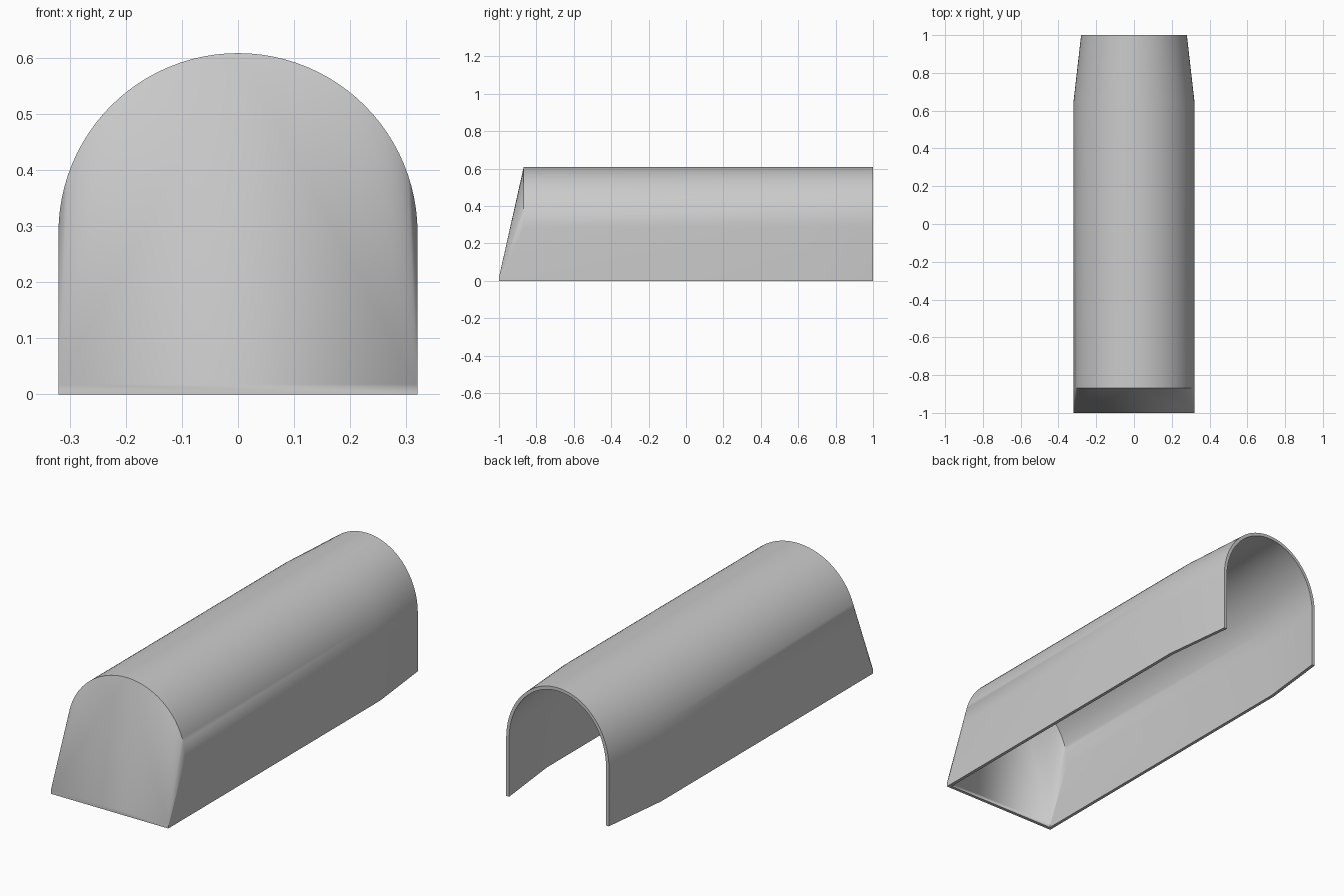
import bpy, bmesh
from math import sin, cos, pi, radians

cube = bpy.data.objects.get("Cube")
if cube:
    bpy.data.objects.remove(cube, do_unlink=True)

SEG = 48            # arch segments
WALL = 0.016        # shell thickness
SPRING = 0.288      # height where the arch begins
HALF_W, REAR_W, RISE = 0.32, 0.28, 0.32

grey = bpy.data.materials.new("plain grey")
grey.use_nodes = True
colour = (0.6, 0.6, 0.6, 1)
grey.diffuse_color = colour
grey.node_tree.nodes["Principled BSDF"].inputs["Base Color"].default_value = colour


def arch(bm, y, half, rise):
    """Legs on the ground joined by a half ellipse, from +x over to -x."""
    pts = [(half, 0)]
    pts += [(half * cos(pi * i / SEG), SPRING + rise * sin(pi * i / SEG)) for i in range(SEG + 1)]
    pts.append((-half, 0))
    return [bm.verts.new((x, y, z)) for x, z in pts]


def skin(bm, t):
    """One surface of the shell, moved inward by t."""
    w, rise = HALF_W - t, RISE - t
    rings = [arch(bm, -0.868 + 0.8 * t, w, rise),
             arch(bm, 0.65, w, rise),
             arch(bm, 1.0, REAR_W - t, rise)]
    # tunnel body with tapered rear
    for a, b in zip(rings, rings[1:]):
        for i in range(len(a) - 1):
            bm.faces.new((a[i], a[i + 1], b[i + 1], b[i]))
    # sloped front: low lip, flat middle triangle, fans at the corners
    front, yf = rings[0], -1 + t
    foot = [bm.verts.new((s * w, yf, 0)) for s in (1, -1)]
    lip = [bm.verts.new((s * w, yf, 0.018)) for s in (1, -1)]
    bm.faces.new((foot[0], foot[1], lip[1], lip[0]))
    mid = 1 + SEG // 2
    bm.faces.new((lip[0], lip[1], front[mid]))
    for i in range(1, SEG + 1):
        bm.faces.new((lip[0 if i < mid else 1], front[i + 1], front[i]))
    # side cheeks
    bm.faces.new((foot[0], lip[0], front[1], front[0]))
    bm.faces.new((foot[1], lip[1], front[-2], front[-1]))
    return [v for r in rings for v in r] + foot + lip


bm = bmesh.new()
outer = skin(bm, 0)
inner = skin(bm, WALL)
pair = dict(zip(outer, inner))

# rim closing the open rear and underside
for e in [e for e in bm.edges if e.is_boundary and e.verts[0] in pair]:
    a, b = e.verts
    bm.faces.new((a, b, pair[b], pair[a]))
bmesh.ops.recalc_face_normals(bm, faces=bm.faces[:])

mesh = bpy.data.meshes.new("tunnel_cover")
bm.to_mesh(mesh)
bm.free()
mesh.materials.append(grey)
cover = bpy.data.objects.new("tunnel_cover", mesh)
bpy.context.collection.objects.link(cover)
bpy.context.view_layer.objects.active = cover
cover.select_set(True)
bpy.ops.object.shade_smooth_by_angle(angle=radians(30))
